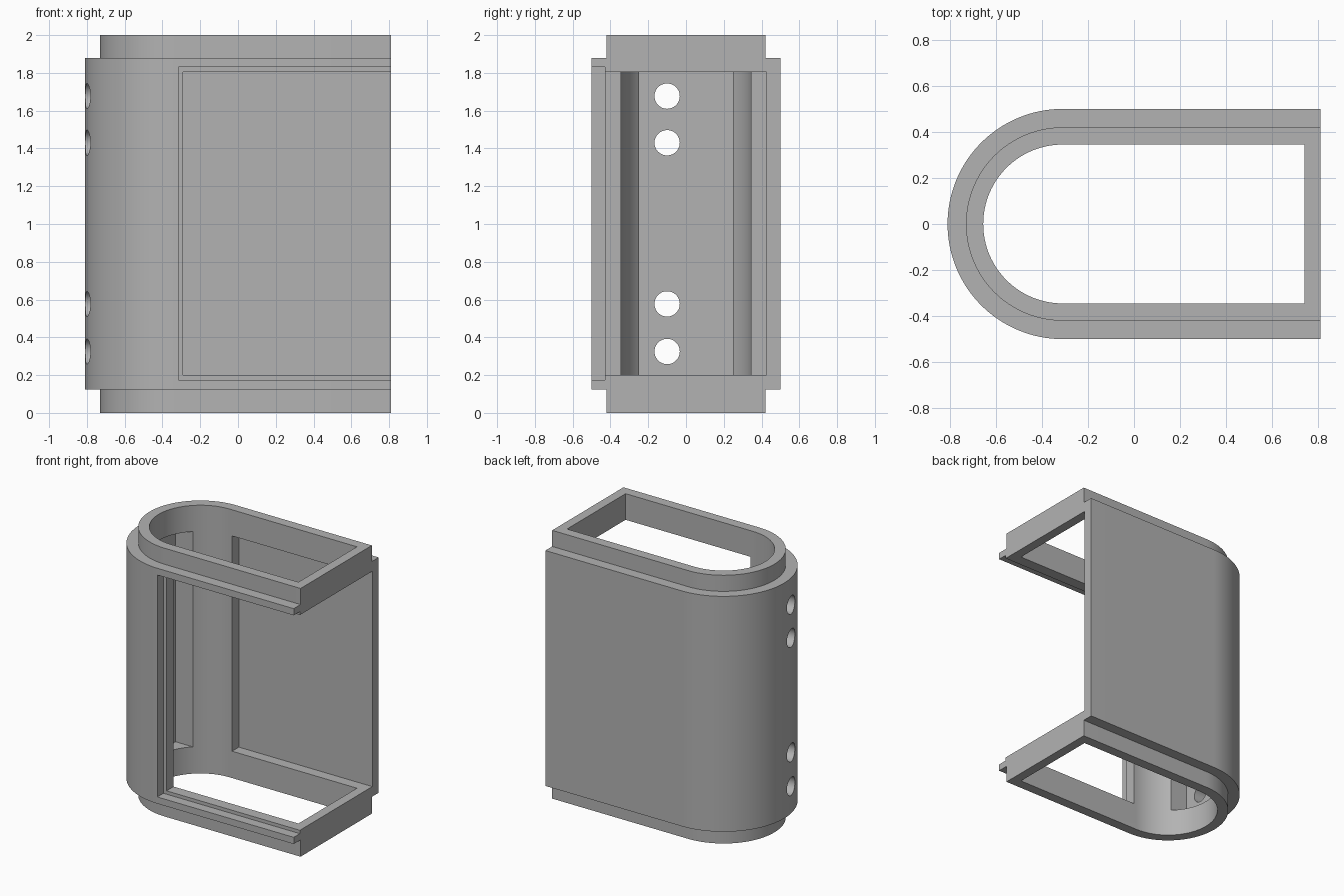
import bpy, bmesh, math
from mathutils import Matrix

if "Cube" in bpy.data.objects:
    bpy.data.objects.remove(bpy.data.objects["Cube"])

END = 0.81          # open end of the housing
ARC_X = -0.31       # centre of the rounded end
SEGMENTS = 64

grey = bpy.data.materials.new("plain grey")
grey.use_nodes = True
grey.diffuse_color = (0.45, 0.45, 0.45, 1)
grey.node_tree.nodes["Principled BSDF"].inputs["Base Color"].default_value = grey.diffuse_color


def make_object(name, bm):
    bmesh.ops.recalc_face_normals(bm, faces=bm.faces)
    mesh = bpy.data.meshes.new(name)
    bm.to_mesh(mesh)
    bm.free()
    mesh.materials.append(grey)
    obj = bpy.data.objects.new(name, mesh)
    bpy.context.collection.objects.link(obj)
    return obj


def d_outline(radius, end):
    """Straight sides with a half-round end towards -x."""
    arc = [math.pi * (0.5 + i / SEGMENTS) for i in range(SEGMENTS + 1)]
    points = [(ARC_X + radius * math.cos(a), radius * math.sin(a)) for a in arc]
    return points + [(end, -radius), (end, radius)]


def loft(name, sections):
    """Stack D outlines given as (height, radius, end)."""
    bm = bmesh.new()
    rings = [[bm.verts.new((x, y, z)) for x, y in d_outline(r, e)]
             for z, r, e in sections]
    for low, high in zip(rings, rings[1:]):
        for i in range(len(low)):
            j = (i + 1) % len(low)
            bm.faces.new((low[i], low[j], high[j], high[i]))
    bm.faces.new(rings[0])
    bm.faces.new(rings[-1])
    return make_object(name, bm)


def box(name, low, high):
    bm = bmesh.new()
    bmesh.ops.create_cube(bm, size=1)
    for v in bm.verts:
        v.co = [h if c > 0 else l for c, l, h in zip(v.co, low, high)]
    return make_object(name, bm)


def hole(name, y, z, radius):
    bm = bmesh.new()
    bmesh.ops.create_cone(bm, cap_ends=True, segments=48, radius1=radius,
                          radius2=radius, depth=0.5,
                          matrix=Matrix.Translation((-0.8, y, z))
                          @ Matrix.Rotation(math.pi / 2, 4, "Y"))
    return make_object(name, bm)


# Body with narrower lips at both ends, overlong so the end is trimmed flush
housing = loft("housing", [(0, 0.42, 0.95), (0.125, 0.42, 0.95),
                           (0.125, 0.5, 1.05), (1.88, 0.5, 1.05),
                           (1.88, 0.42, 0.95), (2, 0.42, 0.95)])

cutters = [
    box("end_trim", (END, -1, -1), (2, 1, 3)),
    loft("cavity", [(-0.5, 0.345, 0.74), (2.5, 0.345, 0.74)]),
    # Large opening through the front and the end
    box("opening", (-0.29, -0.7, 0.2), (1.2, 0.425, 1.805)),
    # Shallow step around the front opening for a cover
    box("cover_step", (-0.315, -0.8, 0.175), (1.3, -0.428, 1.83)),
    # Flat-bottomed pocket inside the rounded end
    box("pocket", (-0.69, -0.25, 0.2), (-0.2, 0.25, 1.805)),
]
cutters += [hole("screw_hole", -0.1, z, 0.067) for z in (0.325, 0.577, 1.43, 1.677)]

# Cut everything out of the housing
bpy.ops.object.select_all(action="DESELECT")
bpy.context.view_layer.objects.active = housing
housing.select_set(True)
for cutter in cutters:
    cutter.hide_render = True
    mod = housing.modifiers.new(cutter.name, "BOOLEAN")
    mod.operation = "DIFFERENCE"
    mod.solver = "EXACT"
    mod.object = cutter
    bpy.ops.object.modifier_apply(modifier=mod.name)
    bpy.data.objects.remove(cutter)

bpy.ops.object.shade_smooth_by_angle(angle=math.radians(25))
